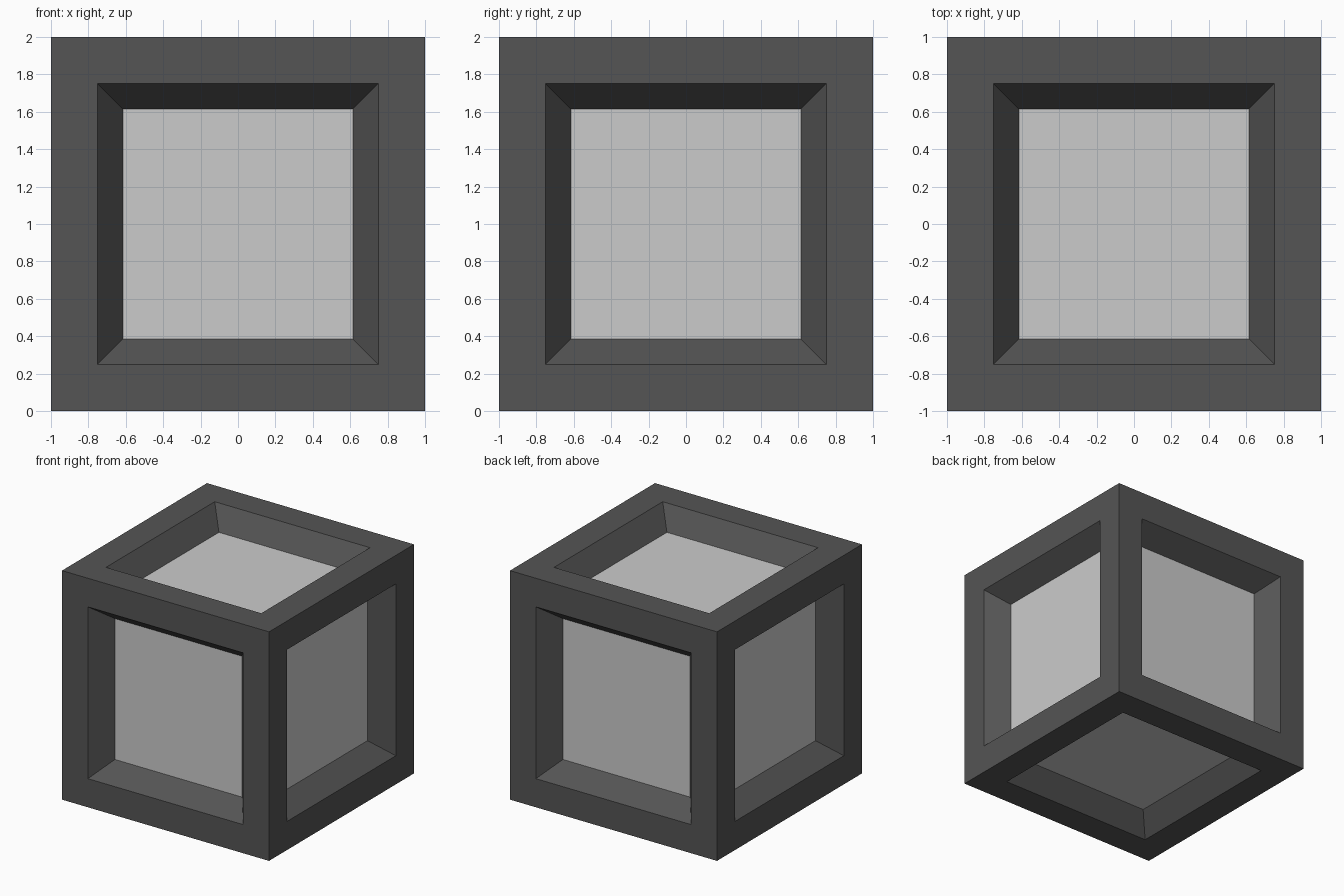
import bpy, bmesh
from mathutils import Matrix

if "Cube" in bpy.data.objects:
    bpy.data.objects.remove(bpy.data.objects["Cube"])

HALF = 1.0       # half the cube side
RIM = 0.25       # flat border width
BEVEL = 0.135    # inward run of the sloped recess walls
DEPTH = 0.18     # recess depth


def finish(bm, name, color=None):
    mesh = bpy.data.meshes.new(name)
    bm.to_mesh(mesh)
    bm.free()
    obj = bpy.data.objects.new(name, mesh)
    bpy.context.collection.objects.link(obj)
    if color:
        mat = bpy.data.materials.new(name + "_material")
        mat.diffuse_color = color
        mat.use_nodes = True
        mat.node_tree.nodes["Principled BSDF"].inputs["Base Color"].default_value = mat.diffuse_color
        mesh.materials.append(mat)
    return obj


def recessed_cube():
    """Cube with a sloped recess in each side; returns it and its panel faces."""
    bm = bmesh.new()
    bmesh.ops.create_cube(bm, size=2 * HALF, matrix=Matrix.Translation((0, 0, HALF)))
    sides = bm.faces[:]
    bmesh.ops.inset_individual(bm, faces=sides, thickness=RIM, use_even_offset=True)
    bmesh.ops.inset_individual(bm, faces=sides, thickness=BEVEL, depth=-DEPTH,
                               use_even_offset=True)
    return bm, sides


# Dark frame: rims and sloped walls, panels removed
bm, panels = recessed_cube()
bmesh.ops.delete(bm, geom=panels, context='FACES_ONLY')
finish(bm, "frame", (0.09, 0.09, 0.09, 1))

# Light panels at the bottom of each recess
bm, panels = recessed_cube()
keep = set(panels)
bmesh.ops.delete(bm, geom=[f for f in bm.faces if f not in keep], context='FACES')
finish(bm, "panels")
